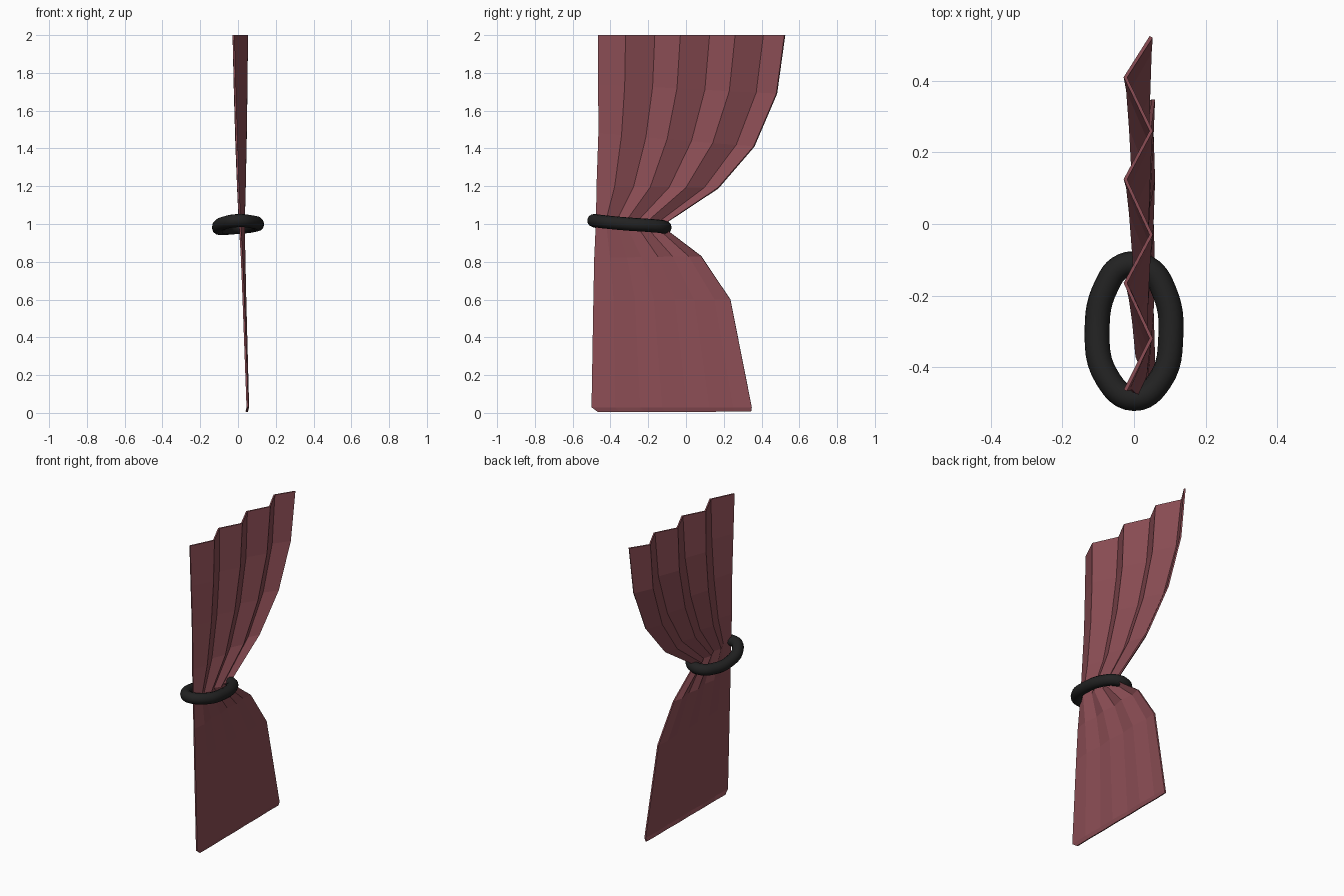
import bpy, bmesh

if "Cube" in bpy.data.objects:
    bpy.data.objects.remove(bpy.data.objects["Cube"])


def material(name, col):
    m = bpy.data.materials.new(name)
    m.diffuse_color = (*col, 1)
    m.use_nodes = True
    m.node_tree.nodes["Principled BSDF"].inputs["Base Color"].default_value = m.diffuse_color
    return m


# Curtain: rows of pleats gathered towards the tie
# each row: y left, y right, z left, z right, x centre, pleat depth
rows = [
    (-.465, .523, 2.0, 2.0, .012, .036),
    (-.463, .48, 1.74, 1.69, .014, .031),
    (-.462, .36, 1.48, 1.41, .016, .025),
    (-.472, .17, 1.20, 1.19, .018, .018),
    (-.475, -.13, 1.02, .99, .020, .011),
    (-.485, .08, .82, .83, .027, .007),
    (-.49, .235, .60, .60, .034, .005),
    (-.50, .348, .03, .03, .052, .002),
    (-.465, .345, .005, .008, .046, .001),
]
fold_y = [-.465, -.32, -.165, -.03, .125, .26, .41, .523]
fracs = [(y + .465) / .988 for y in fold_y]

bm = bmesh.new()
grid = []
for yl, yr, zl, zr, cx, depth in rows:
    grid.append([bm.verts.new((cx + (depth if i % 2 else -depth),
                               yl + (yr - yl) * f, zl + (zr - zl) * f))
                 for i, f in enumerate(fracs)])
for a, b in zip(grid, grid[1:]):
    for i in range(len(fracs) - 1):
        bm.faces.new((a[i], b[i], b[i + 1], a[i + 1]))
bmesh.ops.recalc_face_normals(bm, faces=bm.faces)
me = bpy.data.meshes.new("curtain")
bm.to_mesh(me)
bm.free()
curtain = bpy.data.objects.new("curtain", me)
bpy.context.collection.objects.link(curtain)
me.materials.append(material("red_cloth", (.26, .075, .09)))
solid = curtain.modifiers.new("thickness", 'SOLIDIFY')
solid.thickness = .01
solid.offset = 0

# Tie: a bent loop of thick cord
path = [
    (0, -.488, 1.018), (.072, -.438, 1.012), (.103, -.31, 1.0),
    (.085, -.19, .992), (.035, -.122, .985), (-.03, -.117, .98),
    (-.078, -.175, .976), (-.103, -.29, .98), (-.075, -.43, 1.005),
]
cu = bpy.data.curves.new("tie_band", 'CURVE')
cu.dimensions = '3D'
cu.resolution_u = 6
cu.bevel_depth = .035
cu.bevel_resolution = 4
sp = cu.splines.new('BEZIER')
sp.bezier_points.add(len(path) - 1)
for p, co in zip(sp.bezier_points, path):
    p.co = co
    p.handle_left_type = p.handle_right_type = 'AUTO'
sp.use_cyclic_u = True
sp.use_smooth = True
tie = bpy.data.objects.new("tie_band", cu)
bpy.context.collection.objects.link(tie)
cu.materials.append(material("black_cord", (.016, .016, .016)))
bpy.context.view_layer.objects.active = tie
tie.select_set(True)
bpy.ops.object.convert(target='MESH')
bpy.ops.object.shade_smooth()
